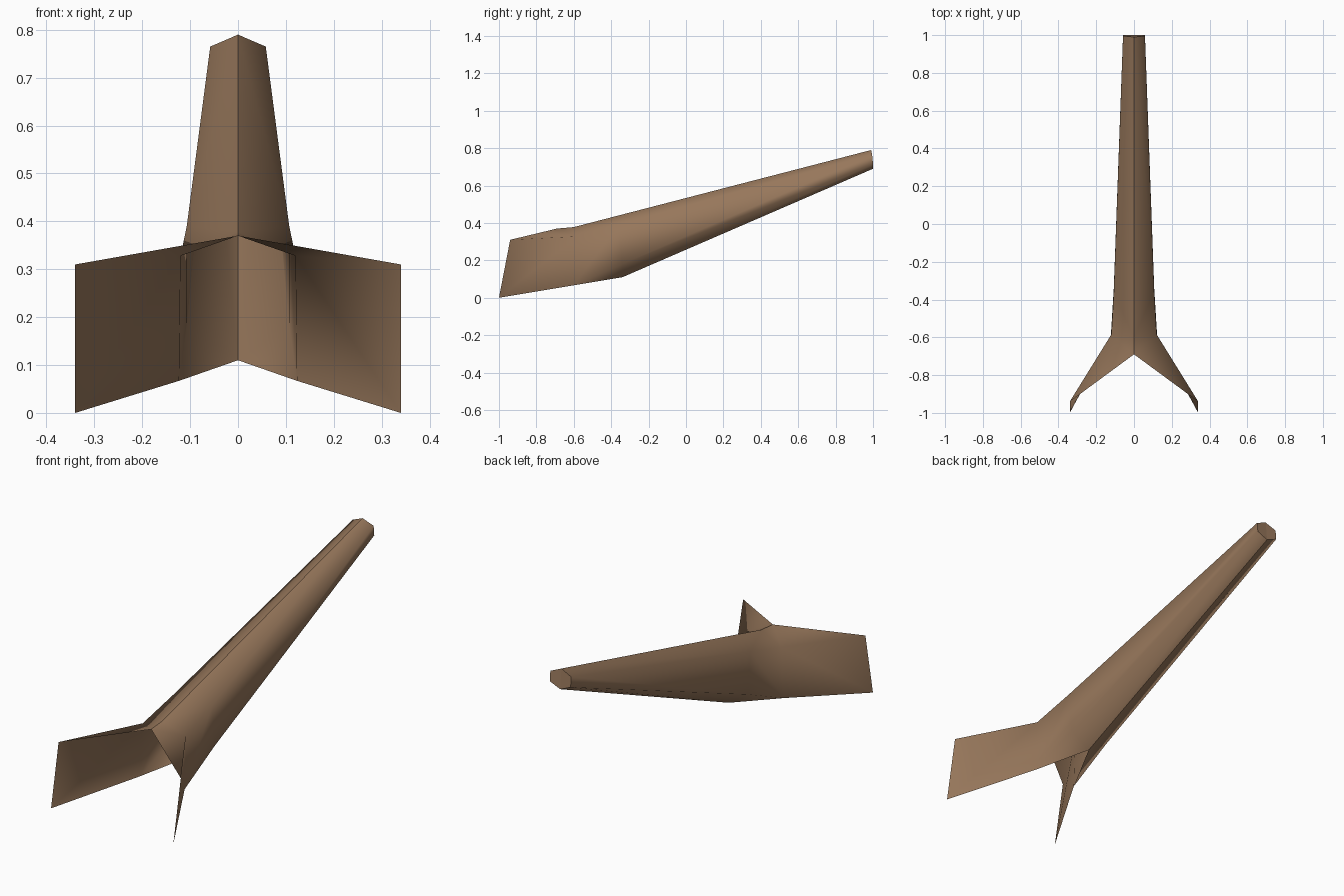
import bpy, bmesh

if "Cube" in bpy.data.objects:
    bpy.data.objects.remove(bpy.data.objects["Cube"])

bark = bpy.data.materials.new("brown bark")
bark.diffuse_color = (0.31, 0.185, 0.105, 1)
bark.use_nodes = True
bark.node_tree.nodes["Principled BSDF"].inputs["Base Color"].default_value = bark.diffuse_color

# Half cross-sections (x >= 0): top ridge, upper side, lower side, bottom ridge
RINGS = [
    [(0, 0.99, 0.79), (0.058, 0.995, 0.765), (0.058, 1.0, 0.715), (0, 1.0, 0.69)],        # far end
    [(0, -0.60, 0.378), (0.107, -0.36, 0.39), (0.107, -0.34, 0.18), (0, -0.34, 0.11)],    # fork collar
    [(0, -0.69, 0.37), (0.12, -0.585, 0.328), (0.123, -0.60, 0.067), (0, -0.34, 0.11)],   # open mouth
]
TIP = [(0.34, -0.94, 0.31), (0.34, -1.0, 0.0)]   # top and bottom of the blade end

bm = bmesh.new()
rings = [[bm.verts.new(p) for p in ring] for ring in RINGS]
rings[2][3] = rings[1][3]          # bottom ridge point is shared
tip = [bm.verts.new(p) for p in TIP]

# Hollow trunk walls
for a, b in zip(rings, rings[1:]):
    for i in range(3):
        corners = list(dict.fromkeys([a[i], b[i], b[i + 1], a[i + 1]]))
        bm.faces.new(corners)

# Thin root blade with its top web
top, upper, lower, _ = rings[2]
bm.faces.new([upper, tip[0], tip[1], lower])
bm.faces.new([top, tip[0], upper])
for f in bm.faces:
    f.smooth = True

# Flat end cap
cap = bm.faces.new(rings[0])
for e in cap.edges:
    e.smooth = False

bm.verts.ensure_lookup_table()
bm.verts.index_update()
mesh = bpy.data.meshes.new("forked_trunk")
bm.to_mesh(mesh)
bm.free()
mesh.materials.append(bark)
trunk = bpy.data.objects.new("forked_trunk", mesh)
bpy.context.collection.objects.link(trunk)

# Unmerged mirror keeps the ridge creases crisp
mirror = trunk.modifiers.new("mirror", 'MIRROR')
mirror.use_mirror_merge = False
